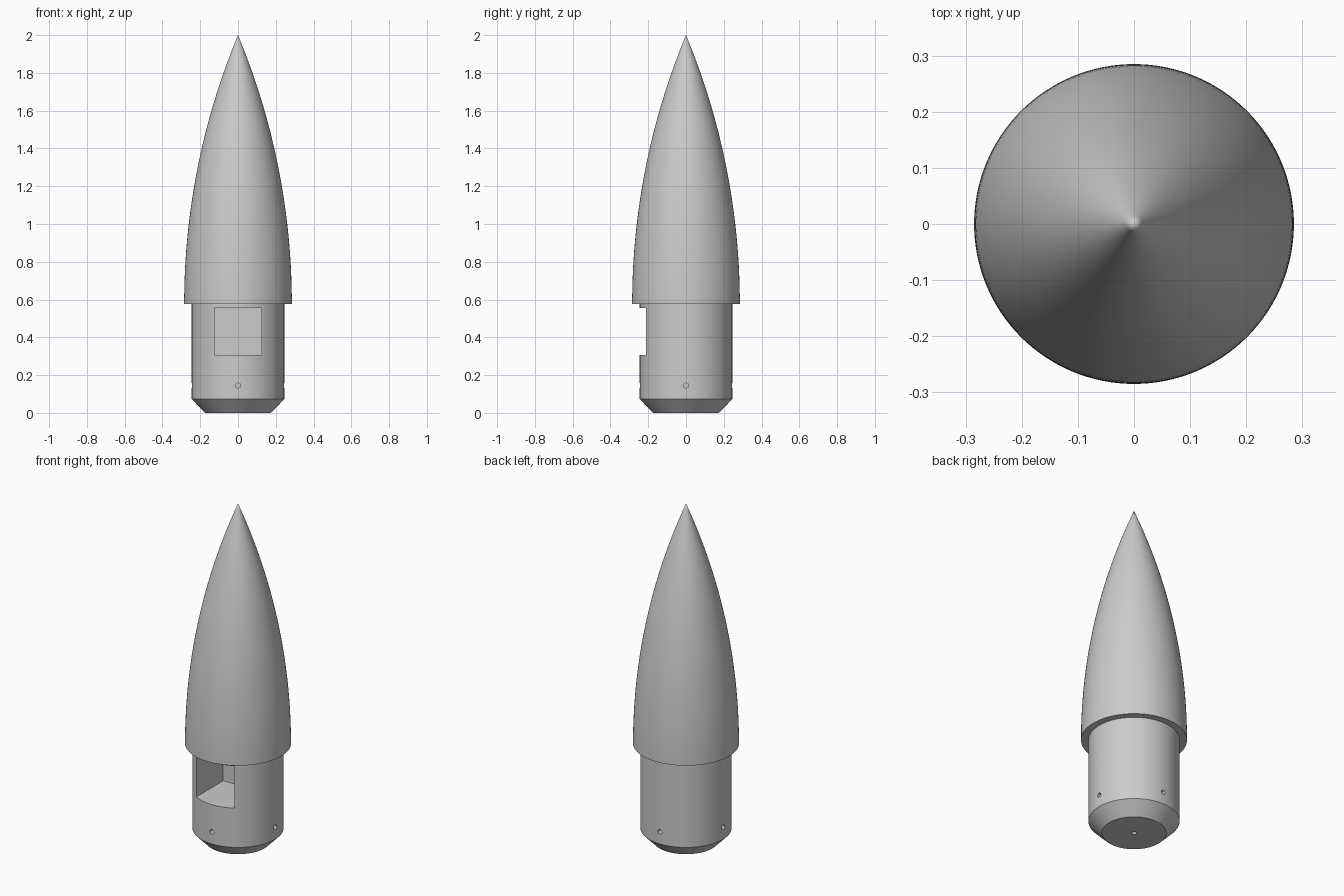
import bpy, bmesh, math
from mathutils import Matrix

if "Cube" in bpy.data.objects:
    bpy.data.objects.remove(bpy.data.objects["Cube"])

SEG = 128
BASE_Z, BASE_R = 0.577, 0.285      # lower rim of the ogive
SHOULDER_R = 0.245

grey = bpy.data.materials.new("plain grey")
grey.diffuse_color = (0.6, 0.6, 0.6, 1)
grey.use_nodes = True
grey.node_tree.nodes["Principled BSDF"].inputs["Base Color"].default_value = grey.diffuse_color


def finish(name, bm):
    bmesh.ops.recalc_face_normals(bm, faces=bm.faces[:])
    me = bpy.data.meshes.new(name)
    bm.to_mesh(me)
    bm.free()
    me.materials.append(grey)
    ob = bpy.data.objects.new(name, me)
    bpy.context.collection.objects.link(ob)
    return ob


def lathe(name, profile):
    bm = bmesh.new()
    vs = [bm.verts.new((r, 0, z)) for r, z in profile]
    es = [bm.edges.new(p) for p in zip(vs, vs[1:])]
    bmesh.ops.spin(bm, geom=vs + es, cent=(0, 0, 0), axis=(0, 0, 1),
                   angle=2 * math.pi, steps=SEG, use_duplicate=False)
    bmesh.ops.remove_doubles(bm, verts=bm.verts[:], dist=1e-5)
    return finish(name, bm)


def cut(target, cutter):
    mod = target.modifiers.new("cut", 'BOOLEAN')
    mod.operation, mod.solver, mod.object = 'DIFFERENCE', 'EXACT', cutter
    bpy.context.view_layer.objects.active = target
    bpy.ops.object.modifier_apply(modifier=mod.name)
    bpy.data.objects.remove(cutter)


# Body: chamfered shoulder, overhanging rim and tangent ogive to a sharp tip
length = 2 - BASE_Z
rho = (BASE_R ** 2 + length ** 2) / (2 * BASE_R)
profile = [(0, 0), (0.174, 0), (SHOULDER_R, 0.073), (SHOULDER_R, BASE_Z)]
for i in range(40):
    h = length * i / 40
    profile.append((math.sqrt(rho ** 2 - h ** 2) + BASE_R - rho, BASE_Z + h))
profile.append((0, 2))
body = lathe("nose_cone_body", profile)

# Square bay opening in the front of the shoulder
bm = bmesh.new()
bmesh.ops.create_cube(bm, size=1, matrix=Matrix.Translation((0, -0.18, 0.431))
                      @ Matrix.Diagonal((0.25, 0.44, 0.25, 1)))
cut(body, finish("bay_cutter", bm))

# Four radial pin holes around the shoulder, one axial hole underneath
holes = [Matrix.Rotation(k * math.pi / 2, 4, 'Z')
         @ Matrix.Translation((SHOULDER_R, 0, 0.145))
         @ Matrix.Rotation(math.pi / 2, 4, 'Y') for k in range(4)]
holes.append(Matrix.Identity(4))
bm = bmesh.new()
for m in holes:
    bmesh.ops.create_cone(bm, cap_ends=True, segments=24, radius1=0.0135,
                          radius2=0.0135, depth=0.12, matrix=m)
cut(body, finish("hole_cutter", bm))

# Smooth curved walls, crisp rims
bpy.ops.object.select_all(action='DESELECT')
body.select_set(True)
bpy.context.view_layer.objects.active = body
bpy.ops.object.shade_smooth_by_angle(angle=math.radians(30))
